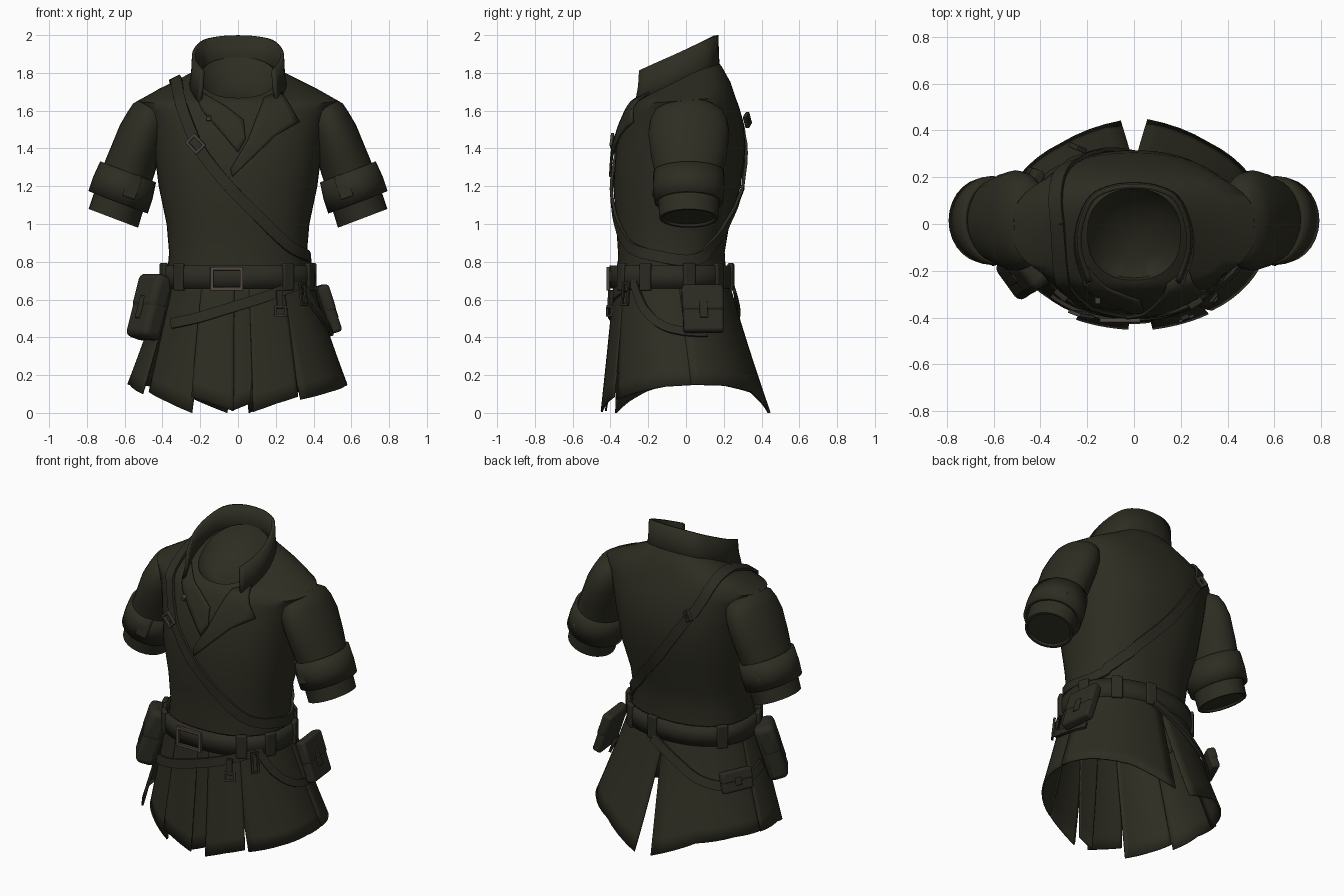
import bpy, bmesh, math
from mathutils import Vector, Matrix, Euler
from mathutils.bvhtree import BVHTree

if "Cube" in bpy.data.objects:
    bpy.data.objects.remove(bpy.data.objects["Cube"])

def mat(name, col):
    m = bpy.data.materials.new(name)
    m.diffuse_color = (*col, 1)
    m.use_nodes = True
    m.node_tree.nodes["Principled BSDF"].inputs["Base Color"].default_value = m.diffuse_color
    return m
CLOTH = mat("olive cloth", (0.027, 0.026, 0.016))
LEATHER = mat("dark leather", (0.025, 0.024, 0.016))
BUCKLE = mat("brown metal", (0.085, 0.065, 0.055))
STEEL = mat("dull metal", (0.06, 0.058, 0.048))

def make(name, verts, faces, m, thick=0, bevel=0, angle=40):
    me = bpy.data.meshes.new(name)
    me.from_pydata([tuple(v) for v in verts], [], faces)
    bm = bmesh.new(); bm.from_mesh(me)
    bmesh.ops.recalc_face_normals(bm, faces=bm.faces)
    bm.to_mesh(me); bm.free()
    me.materials.append(m)
    me.shade_smooth()
    me.set_sharp_from_angle(angle=math.radians(angle))
    ob = bpy.data.objects.new(name, me)
    bpy.context.collection.objects.link(ob)
    if thick:
        mod = ob.modifiers.new("thickness", 'SOLIDIFY'); mod.thickness = thick; mod.offset = 0
    if bevel:
        mod = ob.modifiers.new("bevel", 'BEVEL'); mod.width = bevel; mod.segments = 3
    return ob

def grid(rows, closed=False, cap0=False, cap1=False):
    n = len(rows[0])
    v = [p for r in rows for p in r]
    f = [(i*n+j, i*n+(j+1) % n, (i+1)*n+(j+1) % n, (i+1)*n+j)
         for i in range(len(rows)-1) for j in range(n if closed else n-1)]
    if cap0: f.append(tuple(range(n)))
    if cap1: f.append(tuple(range(len(v)-n, len(v))))
    return v, f

def oval(th, rx, yf, yb, z, tilt=0, p=2.25):
    # th = 0 faces the front, 90 degrees faces +x
    s, c = math.sin(th), math.cos(th)
    x = rx*math.copysign(abs(s)**(2/p), s)
    y = (yf+yb)/2 - (yb-yf)/2*math.copysign(abs(c)**(2/p), c)
    return Vector((x, y, z+tilt*y))

def ring(*a, n=48):
    return [oval(2*math.pi*i/n, *a) for i in range(n)]

def resample(pts, k):
    # smooth curve through the points
    P = [Vector(p) for p in pts]; out = []
    for i in range(len(P)-1):
        a, b, c, d = P[max(i-1, 0)], P[i], P[i+1], P[min(i+2, len(P)-1)]
        for j in range(k):
            t = j/k
            out.append(0.5*(2*b+(c-a)*t+(2*a-5*b+4*c-d)*t*t+(3*b-a-3*c+d)*t**3))
    return out+[P[-1]]

# Torso with a sunken neck opening
prof = [(.38, -.365, .215, .68, 0), (.365, -.36, .205, .85, 0), (.378, -.37, .23, 1.0, 0),
        (.42, -.385, .29, 1.2, 0), (.445, -.37, .315, 1.4, 0), (.47, -.335, .305, 1.53, .02),
        (.50, -.305, .28, 1.61, .05), (.525, -.285, .26, 1.655, .08), (.43, -.27, .235, 1.705, .2),
        (.30, -.25, .19, 1.76, .38), (.20, -.24, .15, 1.80, .55), (.185, -.23, .14, 1.78, .6), (.10, -.16, .08, 1.71, .5)]
tv, tf = grid([ring(*r) for r in prof], True, False, True)
make("tunic_body", tv, tf, CLOTH, angle=55)
torso = BVHTree.FromPolygons(tv, tf)

# Standing collar, open in front
half = resample([(.19, -.25, 0), (.235, -.12, 0), (.23, 0, 0), (.18, .11, 0), (.09, .155, 0), (0, .165, 0)], 4)
plan = half + [Vector((-p.x, p.y, 0)) for p in reversed(half[:-1])]
rows = [[Vector((p.x*k, p.y*k, (1.72+.3*p.y)*(1-t)+(1.925+.45*p.y)*t)) for p in plan]
        for t, k in ((0, 1.06), (.5, 1.0), (1, .98))]
make("collar", *grid(rows), CLOTH, thick=.02)

# Lapels laid on the chest
def lapel(name, A, B, off):
    def even(e, k=12):
        e = [Vector((x, 0, z)) for x, z in e]; out = []
        for i in range(k*(len(e)-1)+1):
            j = min(i//k, len(e)-2)
            out.append(e[j].lerp(e[j+1], i/k-j))
        return out
    rows = []
    for a, b in zip(even(A, 4), even(B, 4)):
        row = []
        for j in range(6):
            p = a.lerp(b, j/5)
            hit = torso.ray_cast(Vector((p.x, -2, p.z)), Vector((0, 1, 0)))[0]
            row.append(Vector((p.x, (hit.y if hit else -.24)-off, p.z)))
        rows.append(row)
    make(name, *grid(rows), CLOTH, thick=.012)
lapel("lapel_under", [(-.24, 1.72), (-.19, 1.6), (-.10, 1.5), (0, 1.38)],
      [(-.15, 1.67), (-.06, 1.62), (.03, 1.55), (.04, 1.45)], .006)
lapel("lapel_over", [(.14, 1.67), (.10, 1.57), (.05, 1.44), (-.04, 1.29)],
      [(.23, 1.70), (.325, 1.54), (.20, 1.47), (-.03, 1.25)], .022)

# Sleeves with turned-up cuffs
def tube(s, rings):
    out = []
    for cx, cz, hw, hd in rings:
        out.append([Vector((s*(cx+.935*hw*math.cos(a)), .015+hd*math.sin(a), cz+.355*hw*math.cos(a)))
                    for a in [2*math.pi*i/28 for i in range(28)]])
    return out
for s, side in ((-1, "left"), (1, "right")):
    sl = [(.43, 1.63, .09, .13), (.455, 1.60, .107, .18), (.475, 1.55, .118, .205), (.505, 1.48, .128, .215),
          (.55, 1.36, .132, .20), (.59, 1.25, .137, .175), (.66, 1.03, .14, .155), (.66, 1.03, .125, .14),
          (.657, 1.042, .12, .135)]
    make("sleeve_"+side, *grid(tube(s, sl), True, True, True), CLOTH)
    cf = [(.582, 1.275, .148, .178), (.61, 1.19, .158, .180), (.635, 1.115, .158, .172)]
    make("cuff_"+side, *grid(tube(s, cf), True), CLOTH, thick=.02)

# Skirt panels: angle range at top and hem, then hem heights along the panel
def skirt_pt(th, z, off=0):
    t = (.72-z)/.62
    t = t*.9+.1*t*t
    return oval(th, .38+.21*t+off, -.375-.055*t-off, .215+.19*t+off, z, 0, 2.2-.15*t)
panels = [(-181, -96, -175, -96, (0, .11, .145, .15), 0), (-100, -60, -100, -57, (.15, .15, .10), .01),
          (-62, -22, -58, -24, (.11, .06, 0), -.035), (-27, -2, -23.5, -2, (.085, .05, .01), .008),
          (-5, 12, -3, 6, (.01, .05), -.015), (7, 36, 7, 31, (.005, .05, .085), .01),
          (30, 100, 33, 100, (.07, .11, .14, .15), 0), (96, 181, 96, 175, (.15, .145, .11, 0), .006)]
for i, (t0, t1, b0, b1, hz, off) in enumerate(panels):
    rows = []
    for r in range(9):
        row = []
        for c in range(13):
            u = c/12
            k = min(int(u*(len(hz)-1)), len(hz)-2)
            h = hz[k]+(hz[k+1]-hz[k])*(u*(len(hz)-1)-k)
            f = r/8
            th = math.radians((t0+(t1-t0)*u)*(1-f)+(b0+(b1-b0)*u)*f)
            row.append(skirt_pt(th, .72+(h-.72)*f, off*f))
        rows.append(row)
    make("skirt_panel_%d" % (i+1), *grid(rows), CLOTH, thick=.01)
sv, sf = grid([[skirt_pt(2*math.pi*i/48, z, .005) for i in range(48)] for z in (.8, .6, .4, .2, 0)], True)
skirt = BVHTree.FromPolygons(sv, sf)

# Straps: ribbons that hug a surface
def strap(name, pts, width, surf, lift=.012):
    path = resample(pts, 5); rows = []; loc = []
    for p in path:
        q, n, _, _ = surf.find_nearest(p)
        if n.dot(Vector((q.x, q.y, .3 if q.z > 1.6 else 0))) < 0: n = -n
        loc.append((q+n*lift, n))
    for i, (q, n) in enumerate(loc):
        t = (loc[min(i+1, len(loc)-1)][0]-loc[max(i-1, 0)][0]).normalized()
        w = t.cross(n).normalized()*width/2
        rows.append([q-w-n*.008, q-w+n*.008, q+w+n*.008, q+w-n*.008])
    make(name, *grid(rows, True, True, True), LEATHER)
strap("shoulder_strap", [(-.33, 0, 1.77), (-.32, -.2, 1.71), (-.28, -.33, 1.55), (-.21, -.37, 1.40),
      (-.05, -.4, 1.2), (.12, -.4, 1.03), (.28, -.34, .89), (.37, -.15, .83), (.40, .03, .81), (.34, .17, .86),
      (.2, .25, .98), (0, .31, 1.2), (-.18, .33, 1.45), (-.28, .29, 1.6), (-.32, .15, 1.73), (-.33, 0, 1.77)],
      .06, torso)
strap("hip_strap_front", [(-.34, -.3, .47), (-.2, -.4, .51), (-.03, -.41, .56), (.16, -.38, .62),
      (.34, -.26, .69)], .055, skirt, .016)
strap("hip_strap_right", [(.33, -.28, .70), (.41, -.22, .55), (.47, -.12, .46), (.49, 0, .43), (.47, .12, .43)],
      .045, skirt, .016)
strap("hip_strap_back", [(.06, .25, .66), (-.12, .29, .57), (-.28, .29, .49), (-.42, .2, .45), (-.48, .05, .46),
      (-.47, -.1, .5)], .055, skirt, .016)

# Waist belt
make("waist_belt", *grid([ring(.395, -.393, .232, .66), ring(.40, -.396, .235, .72), ring(.392, -.393, .23, .78)], True),
     LEATHER, thick=.022)

# Boxes grouped in a local frame whose -y points outward
def blocks(name, loc, rot, parts, m, bevel=0):
    M = Matrix.Translation(loc) @ Euler(rot).to_matrix().to_4x4()
    v, f = [], []
    for o, s in parts:
        b = len(v)
        for k in range(8):
            c = Vector((k & 1, k >> 1 & 1, k >> 2))-Vector((.5, .5, .5))
            v.append(M @ (Vector(o)+Vector((c.x*s[0], c.y*s[1], c.z*s[2]))))
        f += [tuple(b+i for i in q) for q in ((0, 1, 3, 2), (4, 6, 7, 5), (0, 4, 5, 1), (2, 3, 7, 6), (0, 2, 6, 4), (1, 5, 7, 3))]
    return make(name, v, f, m, bevel=bevel, angle=50)

def frame(name, loc, rot, w, h, b, m):
    blocks(name, loc, rot, [((0, 0, s*(h-b)/2), (w, b, b)) for s in (-1, 1)] +
           [((s*(w-b)/2, 0, 0), (b, b, h)) for s in (-1, 1)], m, .003)

# Belt loops
for i, d in enumerate((-125, -75, -48, 38, 68, 105, 140, 172)):
    a = math.radians(d)
    p = oval(a, .405, -.40, .24, .72)
    n = math.atan2(p.x/.405**2, -(p.y+.08)/.325**2)
    blocks("belt_loop_%d" % (i+1), p, (0, 0, n), [((0, 0, 0), (.065, .03, .145))], LEATHER, .008)

# Buckles
frame("belt_buckle", (-.06, -.412, .71), (0, 0, 0), .175, .125, .018, BUCKLE)
frame("strap_buckle_front", (-.225, -.385, 1.425), (.15, -.75, -.35), .075, .09, .016, STEEL)
frame("strap_buckle_back", (-.24, .325, 1.55), (0, -.6, math.pi-.4), .05, .07, .022, LEATHER)
frame("hanging_buckle", (.225, -.405, .54), (-.05, 0, .4), .07, .06, .012, STEEL)
blocks("hanging_tab", (.22, -.40, .60), (-.05, 0, .4), [((0, 0, 0), (.035, .02, .1))], LEATHER, .004)
frame("hip_ring", (.345, -.32, .63), (-.1, 0, .9), .05, .13, .014, LEATHER)

# Pouches: body and overlapping flap
def pouch(name, loc, rot, w, d, h):
    blocks(name+"_body", loc, rot, [((0, 0, 0), (w, d, h))], LEATHER, min(d, w)*.28)
    blocks(name+"_flap", loc, rot, [((0, -.004, h*.22), (w*1.03, d*1.02, h*.56))], LEATHER, d*.3)
    blocks(name+"_tab", loc, rot, [((0, -d*.5, -h*.05), (w*.2, .02, h*.35))], LEATHER, .005)
pouch("left_pouch", (-.465, -.20, .56), (-.30, 0, -.95), .19, .12, .35)
pouch("right_pouch", (.475, .09, .55), (-.32, 0, 1.68), .215, .06, .26)
pouch("left_rear_pouch", (-.455, .14, .48), (-.32, 0, -2.0), .2, .05, .13)

# Cuff tabs and small studs
for s in (-1, 1):
    blocks("cuff_tab", (s*.56, -.15, 1.20), (-.05, s*-.36, s*-.25), [((0, 0, 0), (.07, .03, .13))], CLOTH, .006)
    blocks("cuff_stud", (s*.65, .185, 1.19), (0, s*-.36, math.pi), [((0, 0, 0), (.03, .02, .04))], STEEL, .004)
blocks("chest_stud", (-.155, -.325, 1.56), (.2, 0, 0), [((0, 0, 0), (.025, .03, .025))], STEEL, .004)
